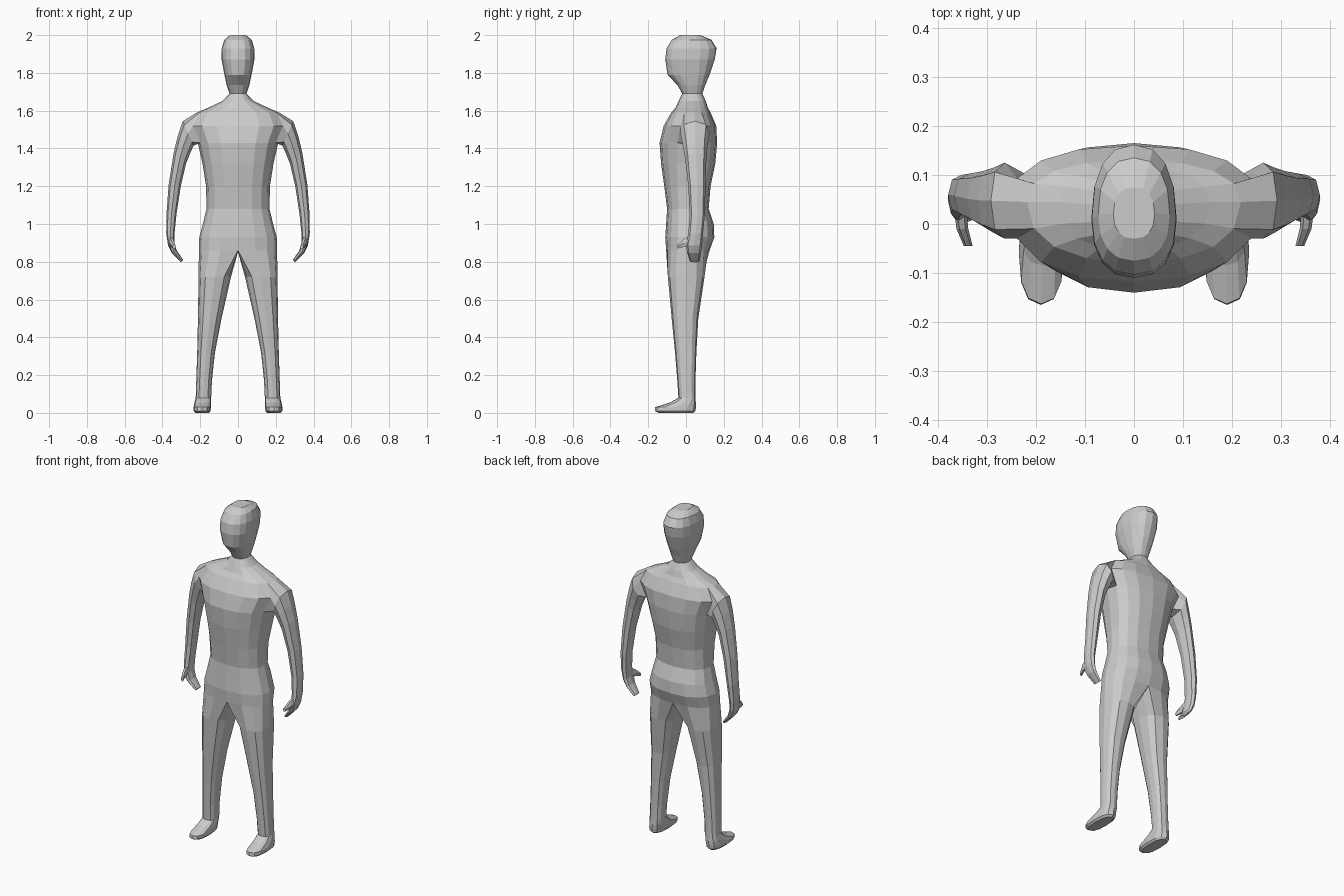
import bpy, bmesh
from math import sin, cos, radians, copysign

if "Cube" in bpy.data.objects:
    bpy.data.objects.remove(bpy.data.objects["Cube"])


def sup(v, e):
    return copysign(abs(v) ** e, v)


def ring(bm, x, rx, y0, yc, y1, z, angles, e=0.85):
    """Rounded cross-section; front and back depth differ around yc."""
    out = []
    for a in angles:
        c, s = cos(radians(a)), sin(radians(a))
        c = 0 if abs(c) < 1e-6 else sup(c, e)
        s = 0 if abs(s) < 1e-6 else sup(s, e)
        y = yc + s * ((y1 - yc) if s > 0 else (yc - y0))
        out.append(bm.verts.new((x + rx * c, y, z)))
    return out


def bridge(bm, a, b, closed=True, skip=()):
    n = len(a)
    for i in range(n if closed else n - 1):
        if i not in skip:
            j = (i + 1) % n
            bm.faces.new((a[i], a[j], b[j], b[i]))


def finish(bm, name):
    bmesh.ops.recalc_face_normals(bm, faces=bm.faces)
    me = bpy.data.meshes.new(name)
    bm.to_mesh(me)
    bm.free()
    ob = bpy.data.objects.new(name, me)
    bpy.context.collection.objects.link(ob)
    m = ob.modifiers.new("mirror", 'MIRROR')
    m.use_mirror_merge = True
    m.merge_threshold = 0.0005
    return ob


bm = bmesh.new()

# Torso, neck and head as half rings: z, half width, front y, widest y, back y
trunk = [
    (.86, .207, -.105, .00, .125), (.93, .205, -.11, .01, .15),
    (1.0, .186, -.105, .01, .147), (1.08, .167, -.10, .01, .12),
    (1.2, .169, -.115, .01, .13), (1.32, .188, -.132, .02, .155),
    (1.43, .213, -.14, .03, .165), (1.52, .255, -.118, .04, .16),
    (1.59, .218, -.078, .045, .13), (1.617, .155, -.055, .045, .115),
    (1.65, .085, -.04, .04, .105), (1.69, .045, -.02, .035, .087),
    (1.735, .060, -.045, .03, .102), (1.79, .072, -.098, .02, .125),
    (1.87, .087, -.11, .01, .152), (1.93, .086, -.103, .01, .162),
    (1.975, .073, -.075, .02, .135), (2.0, .042, -.03, .02, .075),
]
half = [-90 + 22.5 * k for k in range(9)]
T = [ring(bm, 0, w, y0, yc, y1, z, half) for z, w, y0, yc, y1 in trunk]
ARM = 6  # ring at the armpit
for i in range(len(T) - 1):
    bridge(bm, T[i], T[i + 1], False, (3, 4) if i in (ARM, ARM + 1) else ())
bm.faces.new(T[-1])

# Arm grown from the open shoulder loop: inner x, z, outer x, z, front y, back y
a, b, c = T[ARM:ARM + 3]
loop = [a[4], a[5], b[5], c[5], c[4], c[3], b[3], a[3]]
arm = [
    (.235, 1.415, .292, 1.545, -.03, .125), (.255, 1.37, .318, 1.47, -.018, .115),
    (.275, 1.32, .340, 1.38, -.005, .108), (.303, 1.2, .367, 1.21, .012, .103),
    (.326, 1.05, .379, 1.05, .020, .100), (.336, .95, .380, .95, .012, .09),
    (.336, .90, .370, .885, .000, .085), (.325, .86, .350, .845, .005, .08),
    (.290, .81, .302, .797, .020, .072),
]
for xi, zi, xo, zo, y0, y1 in arm:
    new = []
    for k in range(8):
        u, s = cos(radians(45 * k)), sup(sin(radians(45 * k)), .8)
        new.append(bm.verts.new(((xi + xo) / 2 + u * (xi - xo) / 2,
                                 (y0 + y1) / 2 + s * (y1 - y0) / 2,
                                 (zi + zo) / 2 + u * (zi - zo) / 2)))
    bridge(bm, loop, new)
    loop = new
bm.faces.new(loop)
bmesh.ops.delete(bm, geom=[b[4]], context='VERTS')

# Leg and foot grown from the hip half ring plus a crotch edge
crotch = [bm.verts.new((0, y, .852)) for y in (.07, .01, -.05)]
loop = T[0] + crotch
leg = [  # z, inner x, outer x, front y, back y
    (.72, .037, .209, -.096, .098), (.5, .087, .212, -.076, .065),
    (.32, .122, .216, -.058, .055), (.17, .138, .221, -.046, .05),
    (.08, .142, .224, -.04, .05), (.055, .142, .230, -.085, .052),
    (.03, .143, .235, -.163, .053), (.01, .145, .235, -.165, .05),
    (.0, .155, .225, -.145, .04),
]
full = [-120 + 30 * k for k in range(12)]
for z, x0, x1, y0, y1 in leg:
    new = ring(bm, (x0 + x1) / 2, (x1 - x0) / 2, y0, (y0 + y1) / 2, y1, z, full, .8)
    bridge(bm, loop, new)
    loop = new
bm.faces.new(loop)
finish(bm, "body")

# Thumbs: short tapered stubs reaching forward from the hands
bm = bmesh.new()
loop = None
for x, y, z, rx, rz in ((.355, .035, .915, .013, .03), (.350, -.01, .9, .012, .024),
                        (.338, -.045, .88, .009, .011)):
    new = [bm.verts.new((x + rx * cos(radians(60 * k)), y, z + rz * sin(radians(60 * k))))
           for k in range(6)]
    if loop:
        bridge(bm, loop, new)
    else:
        bm.faces.new(new)
    loop = new
bm.faces.new(loop)
finish(bm, "thumbs")
